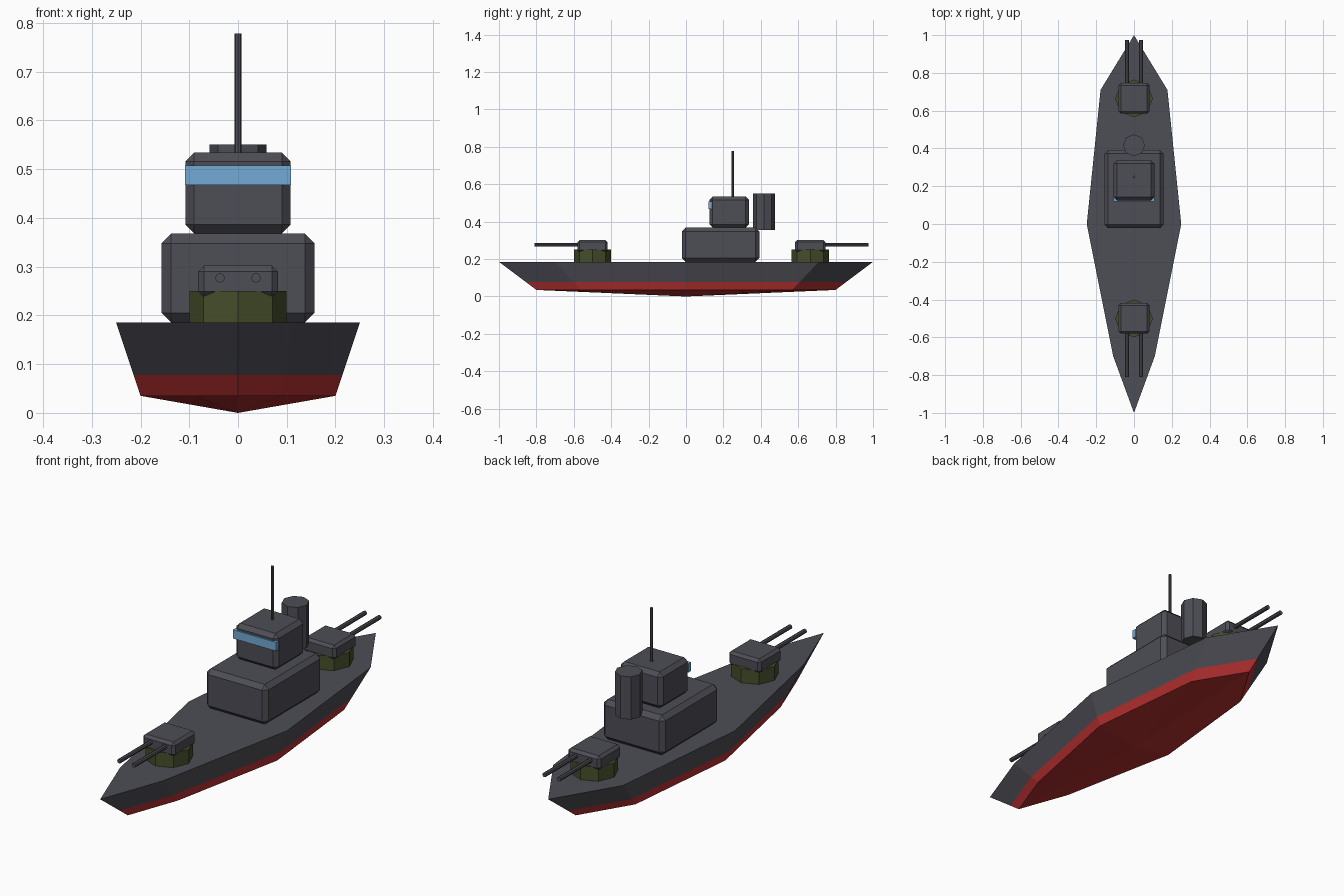
import bpy
import bmesh
import math

cube = bpy.data.objects.get("Cube")
if cube:
    bpy.data.objects.remove(cube, do_unlink=True)


def material(name, r, g, b):
    mat = bpy.data.materials.new(name)
    mat.use_nodes = True
    mat.diffuse_color = (r, g, b, 1)
    mat.node_tree.nodes["Principled BSDF"].inputs["Base Color"].default_value = (r, g, b, 1)
    return mat


GREY = material("ship grey", 0.075, 0.075, 0.093)
RED = material("hull red", 0.48, 0.03, 0.03)
OLIVE = material("olive", 0.06, 0.075, 0.023)
BLUE = material("window blue", 0.17, 0.40, 0.66)


def add_object(name, bm, *mats):
    bmesh.ops.recalc_face_normals(bm, faces=bm.faces[:])
    mesh = bpy.data.meshes.new(name)
    bm.to_mesh(mesh)
    bm.free()
    for mat in mats:
        mesh.materials.append(mat)
    obj = bpy.data.objects.new(name, mesh)
    bpy.context.collection.objects.link(obj)
    return obj


def box(name, x, y, z, mat, chamfer=0):
    """Box from (min, max) ranges, with an optional flat chamfer."""
    bm = bmesh.new()
    bmesh.ops.create_cube(bm, size=1)
    for v in bm.verts:
        v.co = [lo + (c + 0.5) * (hi - lo) for c, (lo, hi) in zip(v.co, (x, y, z))]
    if chamfer:
        bmesh.ops.bevel(bm, geom=bm.edges[:], offset=chamfer, segments=1,
                        affect='EDGES', profile=0.5)
    return add_object(name, bm, mat)


def prism(name, center, radius, length, mat, along_y=False):
    """Eight-sided cylinder about its center, upright or lying along y."""
    bm = bmesh.new()
    bmesh.ops.create_cone(bm, cap_ends=True, segments=8, radius1=radius,
                          radius2=radius, depth=length)
    obj = add_object(name, bm, mat)
    obj.location = center
    if along_y:
        obj.rotation_euler.x = math.pi / 2
    return obj


# Hull: one outline, scaled for each level and closed by a shallow keel point
DECK = 0.185
half = [(0, -1), (0.11, -0.7), (0.25, 0), (0.177, 0.71), (0, 1)]
outline = half + [(-x, y) for x, y in half[-2:0:-1]]
bm = bmesh.new()
rings = [[bm.verts.new((x * s, y * s, z)) for x, y in outline]
         for s, z in ((1, DECK), (0.857, 0.078), (0.8, 0.035))]
keel = bm.verts.new((0, 0, 0))
bm.faces.new(rings[0])
count = len(outline)
for i in range(count):
    j = (i + 1) % count
    for upper, lower in zip(rings, rings[1:]):
        bm.faces.new((upper[i], upper[j], lower[j], lower[i]))
    bm.faces.new((rings[2][i], rings[2][j], keel))
# Red below the waterline
for face in bm.faces:
    face.material_index = int(face.calc_center_median().z < 0.08)
add_object("hull", bm, GREY, RED)

# Superstructure
box("deckhouse", (-0.157, 0.157), (-0.022, 0.392), (DECK, 0.368), GREY, 0.02)
box("bridge", (-0.108, 0.108), (0.125, 0.337), (0.368, 0.534), GREY, 0.018)
box("bridge_window", (-0.109, 0.109), (0.119, 0.139), (0.467, 0.507), BLUE)
prism("mast", (0, 0.25, 0.651), 0.007, 0.254, GREY)
prism("funnel", (0, 0.417, 0.453), 0.058, 0.196, GREY)

# Twin-gun turrets facing the bow and the stern
for end, y, facing in (("front", -0.5, -1), ("rear", 0.665, 1)):
    prism(end + "_turret_base", (0, y, 0.2175), 0.1, 0.065, OLIVE)
    box(end + "_turret", (-0.082, 0.082), (y - 0.081, y + 0.081),
        (0.237, 0.302), GREY, 0.012)
    for side, x in (("left", 0.037), ("right", -0.037)):
        prism(end + "_" + side + "_gun", (x, y + facing * 0.17, 0.277),
              0.01, 0.28, GREY, along_y=True)
